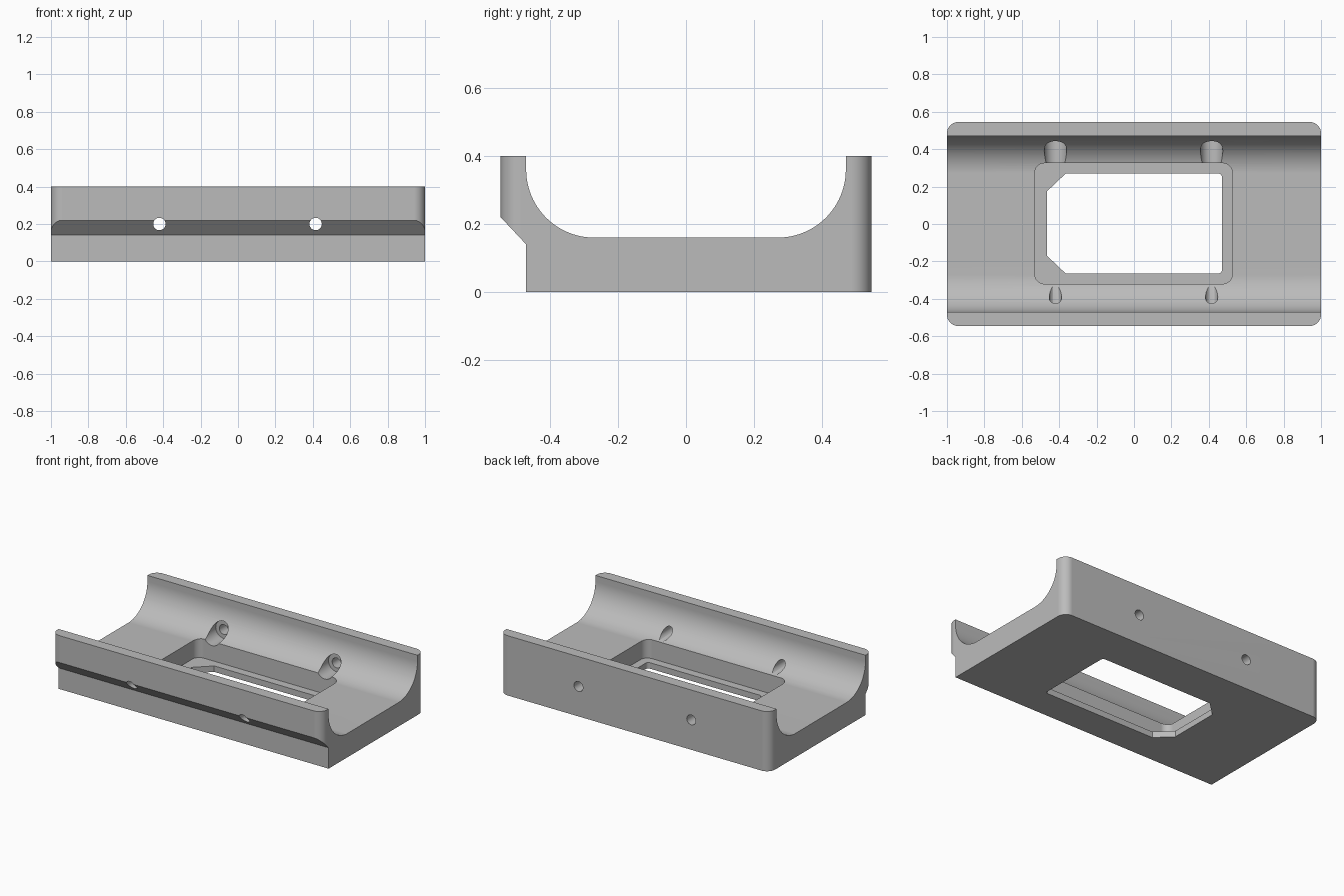
import bpy, bmesh
from math import sin, cos, pi, radians

default = bpy.data.objects.get("Cube")
if default:
    bpy.data.objects.remove(default)

grey = bpy.data.materials.new("mid_grey")
grey.use_nodes = True
grey.diffuse_color = (0.5, 0.5, 0.5, 1)
grey.node_tree.nodes["Principled BSDF"].inputs["Base Color"].default_value = (0.5, 0.5, 0.5, 1)


def arc(cx, cy, r, start, end, steps):
    """Points along a circular arc, angles in degrees."""
    angles = [radians(start + (end - start) * i / steps) for i in range(steps + 1)]
    return [(cx + r * cos(a), cy + r * sin(a)) for a in angles]


def rounded_rect(x0, x1, y0, y1, r, steps=10):
    return (arc(x1 - r, y1 - r, r, 0, 90, steps) + arc(x0 + r, y1 - r, r, 90, 180, steps)
            + arc(x0 + r, y0 + r, r, 180, 270, steps) + arc(x1 - r, y0 + r, r, 270, 360, steps))


def prism(name, outline, lo, hi, axis):
    """Extrude a closed outline along the named axis."""
    place = {"x": lambda a, b, t: (t, a, b),
             "y": lambda a, b, t: (a, t, b),
             "z": lambda a, b, t: (a, b, t)}[axis]
    bm = bmesh.new()
    ends = [[bm.verts.new(place(a, b, t)) for a, b in outline] for t in (lo, hi)]
    for ring in ends:
        bm.faces.new(ring)
    n = len(outline)
    for i in range(n):
        j = (i + 1) % n
        bm.faces.new((ends[0][i], ends[0][j], ends[1][j], ends[1][i]))
    bmesh.ops.recalc_face_normals(bm, faces=bm.faces)
    mesh = bpy.data.meshes.new(name)
    bm.to_mesh(mesh)
    bm.free()
    mesh.materials.append(grey)
    obj = bpy.data.objects.new(name, mesh)
    bpy.context.collection.objects.link(obj)
    return obj


def combine(target, tool, operation):
    """Apply a boolean and discard the tool."""
    tool.hide_render = True
    bpy.context.view_layer.objects.active = target
    mod = target.modifiers.new("cut", "BOOLEAN")
    mod.operation = operation
    mod.solver = "EXACT"
    mod.object = tool
    bpy.ops.object.modifier_apply(modifier=mod.name)
    bpy.data.objects.remove(tool)


# Cradle body: side profile with a round-cornered trough and front undercut
half_depth, inner, height, floor, r = 0.545, 0.47, 0.4, 0.16, 0.2
profile = [(-inner, 0), (half_depth, 0), (half_depth, height), (inner, height)]
profile += arc(inner - r, floor + r, r, 0, -90, 24)
profile += arc(r - inner, floor + r, r, -90, -180, 24)
profile += [(-inner, height), (-half_depth, height), (-half_depth, 0.22), (-inner, 0.14)]
body = prism("cradle_body", profile, -1, 1, "x")

# Rounded vertical corners
combine(body, prism("corner_envelope",
                    rounded_rect(-1, 1, -half_depth, half_depth, 0.06), -0.1, 0.5, "z"),
        "INTERSECT")

# Stepped pocket and the window through its floor
ledge = 0.04
combine(body, prism("pocket_cutter",
                    rounded_rect(-0.53, 0.525, -0.32, 0.325, 0.05), ledge, 0.5, "z"),
        "DIFFERENCE")
window = (arc(0.45, 0.25, 0.02, 0, 90, 6) + [(-0.365, 0.27), (-0.465, 0.175),
          (-0.465, -0.17), (-0.365, -0.265)] + arc(0.45, -0.245, 0.02, 270, 360, 6))
combine(body, prism("window_cutter", window, -0.1, 0.2, "z"), "DIFFERENCE")

# Screw holes through both walls, counterbored inside the back wall
for x in (-0.42, 0.415):
    for radius, y0, y1 in ((0.033, -0.7, 0.7), (0.06, 0, 0.45)):
        circle = arc(x, 0.2, radius, 0, 360, 32)[:-1]
        combine(body, prism("screw_cutter", circle, y0, y1, "y"), "DIFFERENCE")

# Smooth curves, crisp edges
bpy.ops.object.select_all(action="DESELECT")
body.select_set(True)
bpy.context.view_layer.objects.active = body
bpy.ops.object.shade_smooth_by_angle(angle=radians(25))
weighted = body.modifiers.new("flat_face_normals", "WEIGHTED_NORMAL")
weighted.keep_sharp = True
